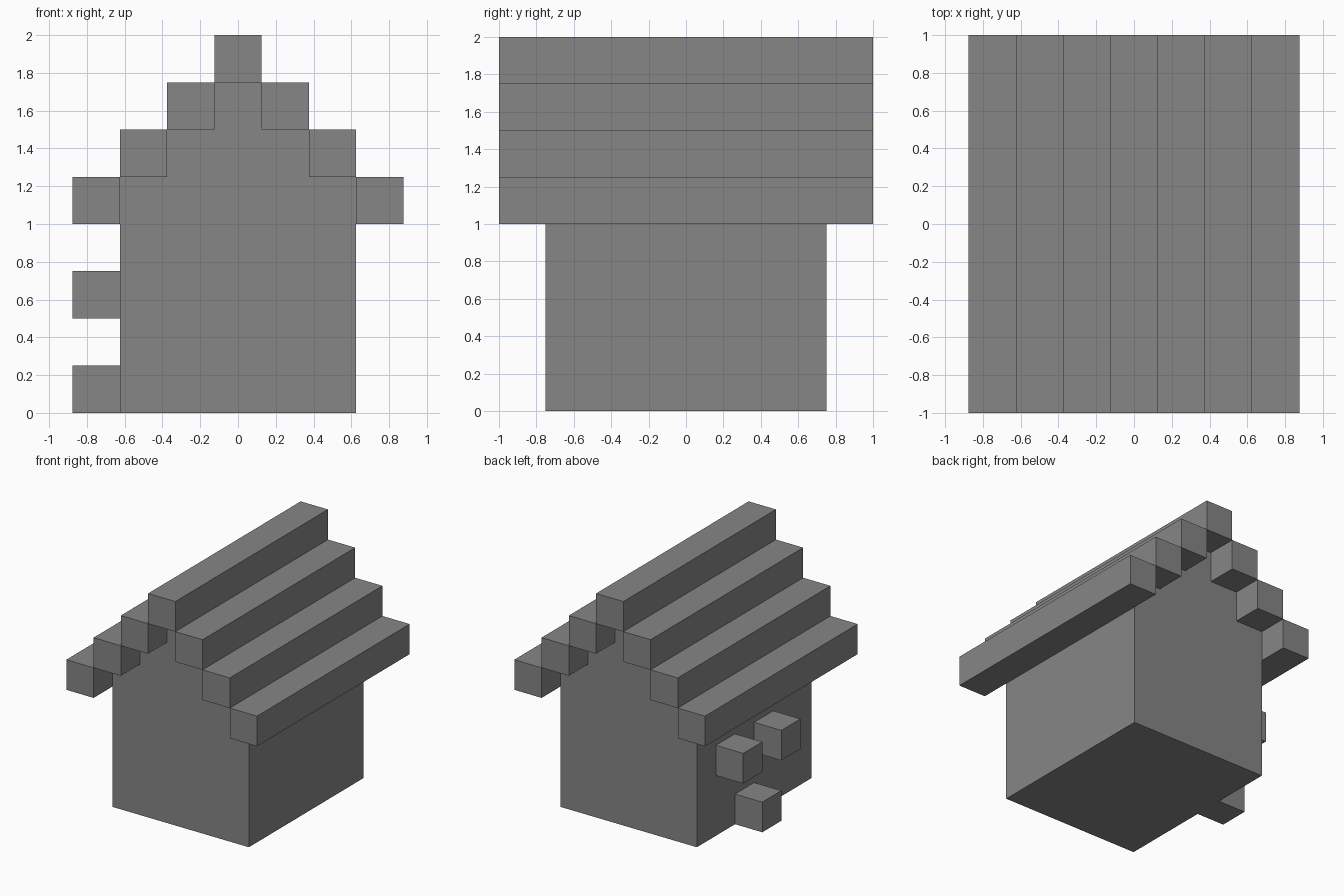
import bpy
import bmesh
from mathutils import Vector

default = bpy.data.objects.get("Cube")
if default:
    bpy.data.objects.remove(default, do_unlink=True)

U = 0.25  # side of one block

grey = bpy.data.materials.new("stone grey")
grey.use_nodes = True
colour = (0.24, 0.24, 0.24, 1)
grey.diffuse_color = colour
grey.node_tree.nodes["Principled BSDF"].inputs["Base Color"].default_value = colour


def add_object(name, bm):
    bmesh.ops.recalc_face_normals(bm, faces=bm.faces[:])
    mesh = bpy.data.meshes.new(name)
    bm.to_mesh(mesh)
    bm.free()
    mesh.materials.append(grey)
    obj = bpy.data.objects.new(name, mesh)
    bpy.context.collection.objects.link(obj)
    return obj


def add_box(name, centre, size):
    bm = bmesh.new()
    bmesh.ops.create_cube(bm, size=1)
    bmesh.ops.scale(bm, vec=Vector(size), verts=bm.verts[:])
    obj = add_object(name, bm)
    obj.location = centre
    return obj


# House body: stepped gable outline, extruded front to back
right_side = [(2.5, 0), (2.5, 5), (1.5, 5), (1.5, 6), (0.5, 6), (0.5, 7)]
outline = right_side + [(-x, z) for x, z in reversed(right_side)]
bm = bmesh.new()
face = bm.faces.new([bm.verts.new((x * U, -3 * U, z * U)) for x, z in outline])
extruded = bmesh.ops.extrude_face_region(bm, geom=[face])["geom"]
bmesh.ops.translate(bm, vec=(0, 6 * U, 0),
                    verts=[v for v in extruded if isinstance(v, bmesh.types.BMVert)])
add_object("house_body", bm)

# Roof: ridge beam and three stepped beams on each slope
add_box("roof_ridge", (0, 0, 7.5 * U), (U, 8 * U, U))
for side, sign in (("left", 1), ("right", -1)):
    for step in range(1, 4):
        add_box(f"roof_beam_{side}_{step}", (sign * step * U, 0, (7.5 - step) * U),
                (U, 8 * U, U))

# Blocks standing out of the right wall: (y, z) in block units
for i, (y, z) in enumerate([(0.5, 0.5), (1.5, 2.5), (-0.5, 2.5)], 1):
    add_box(f"wall_block_{i}", (-3 * U, y * U, z * U), (U, U, U))
